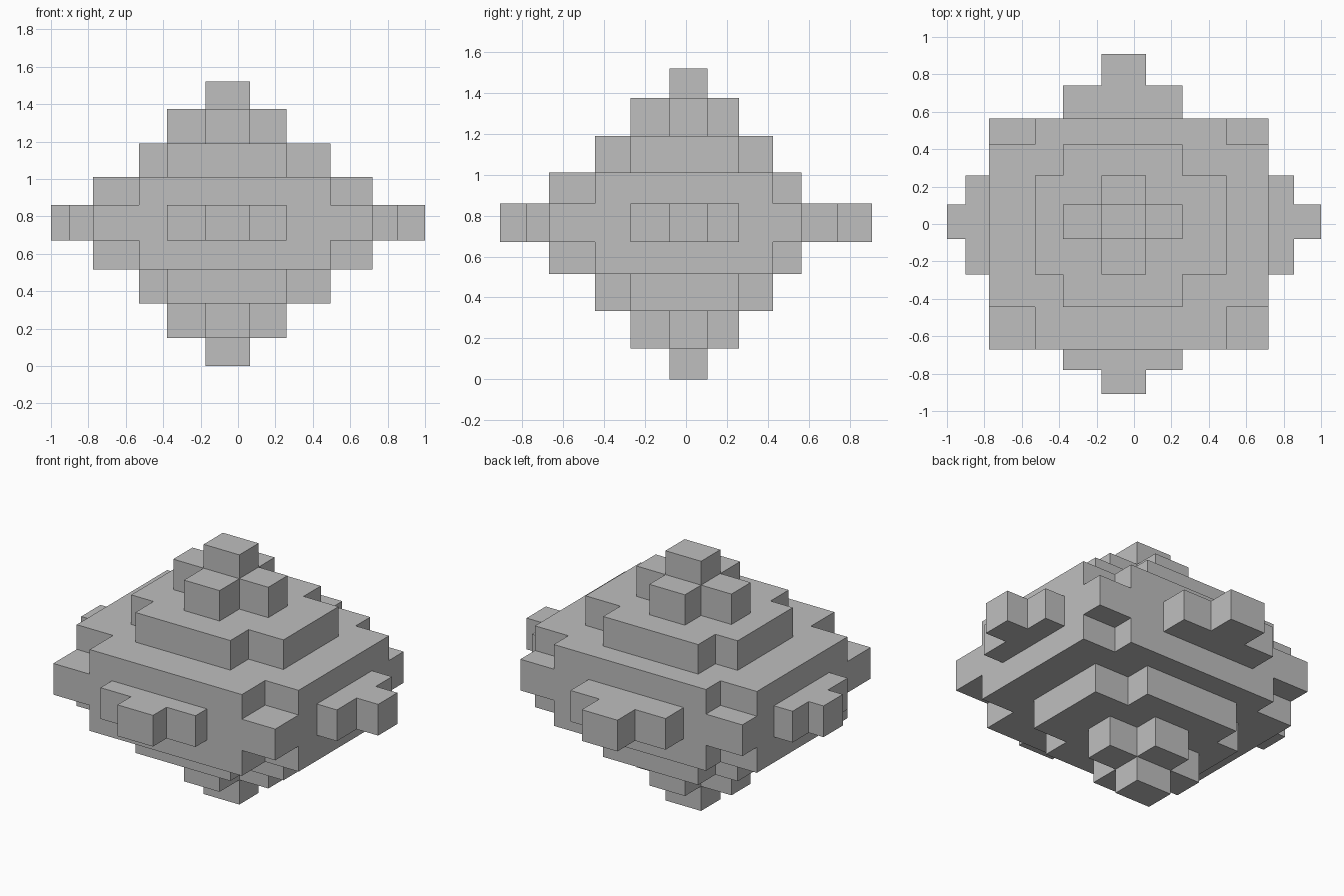
import bpy
import bmesh

cube = bpy.data.objects.get("Cube")
if cube:
    bpy.data.objects.remove(cube, do_unlink=True)

# Uneven grid lines that bound the blocks along each axis
XS = [-1, -0.9, -0.775, -0.53, -0.38, -0.175, 0.065, 0.26, 0.495, 0.72, 0.855, 1]
YS = [-0.91, -0.78, -0.67, -0.445, -0.27, -0.08, 0.105, 0.26, 0.425, 0.565, 0.74, 0.91]
ZS = [0, 0.15, 0.335, 0.515, 0.67, 0.86, 1.01, 1.19, 1.375, 1.52]
GRID = (XS, YS, ZS)
MID = [(len(axis) - 1) // 2 for axis in GRID]

# Per layer away from the middle: reach in y for each step away in x
REACH = [[5, 4, 3, 3, 1, 0], [3, 3, 3, 2], [2, 2, 1], [1, 0], [0]]


def filled(cell):
    i, j, k = (abs(c - m) for c, m in zip(cell, MID))
    return k < len(REACH) and i < len(REACH[k]) and j <= REACH[k][i]


def add_side(bm, cell, axis, step):
    """Add the outward face of a block on one side."""
    u, v = (axis + 1) % 3, (axis + 2) % 3
    corners = [(0, 0), (1, 0), (1, 1), (0, 1)]
    if step < 0:
        corners.reverse()
    verts = []
    for du, dv in corners:
        index = list(cell)
        index[axis] += step > 0
        index[u] += du
        index[v] += dv
        verts.append(bm.verts.new([GRID[a][index[a]] for a in range(3)]))
    bm.faces.new(verts)


# Outer skin of the stepped block shape
bm = bmesh.new()
for i in range(len(XS) - 1):
    for j in range(len(YS) - 1):
        for k in range(len(ZS) - 1):
            cell = (i, j, k)
            if not filled(cell):
                continue
            for axis in range(3):
                for step in (-1, 1):
                    neighbour = list(cell)
                    neighbour[axis] += step
                    if not filled(neighbour):
                        add_side(bm, cell, axis, step)

# Join the blocks and merge flat regions into single faces
bmesh.ops.remove_doubles(bm, verts=bm.verts[:], dist=0.001)
bmesh.ops.dissolve_limit(bm, angle_limit=0.01, verts=bm.verts[:], edges=bm.edges[:])

mesh = bpy.data.meshes.new("stepped_block_body")
bm.to_mesh(mesh)
bm.free()
body = bpy.data.objects.new("stepped_block_body", mesh)
bpy.context.collection.objects.link(body)

# Plain grey
grey = bpy.data.materials.new("grey")
grey.use_nodes = True
colour = (0.52, 0.52, 0.52, 1)
grey.diffuse_color = colour
for node in grey.node_tree.nodes:
    if node.type == "BSDF_PRINCIPLED":
        node.inputs["Base Color"].default_value = colour
mesh.materials.append(grey)
